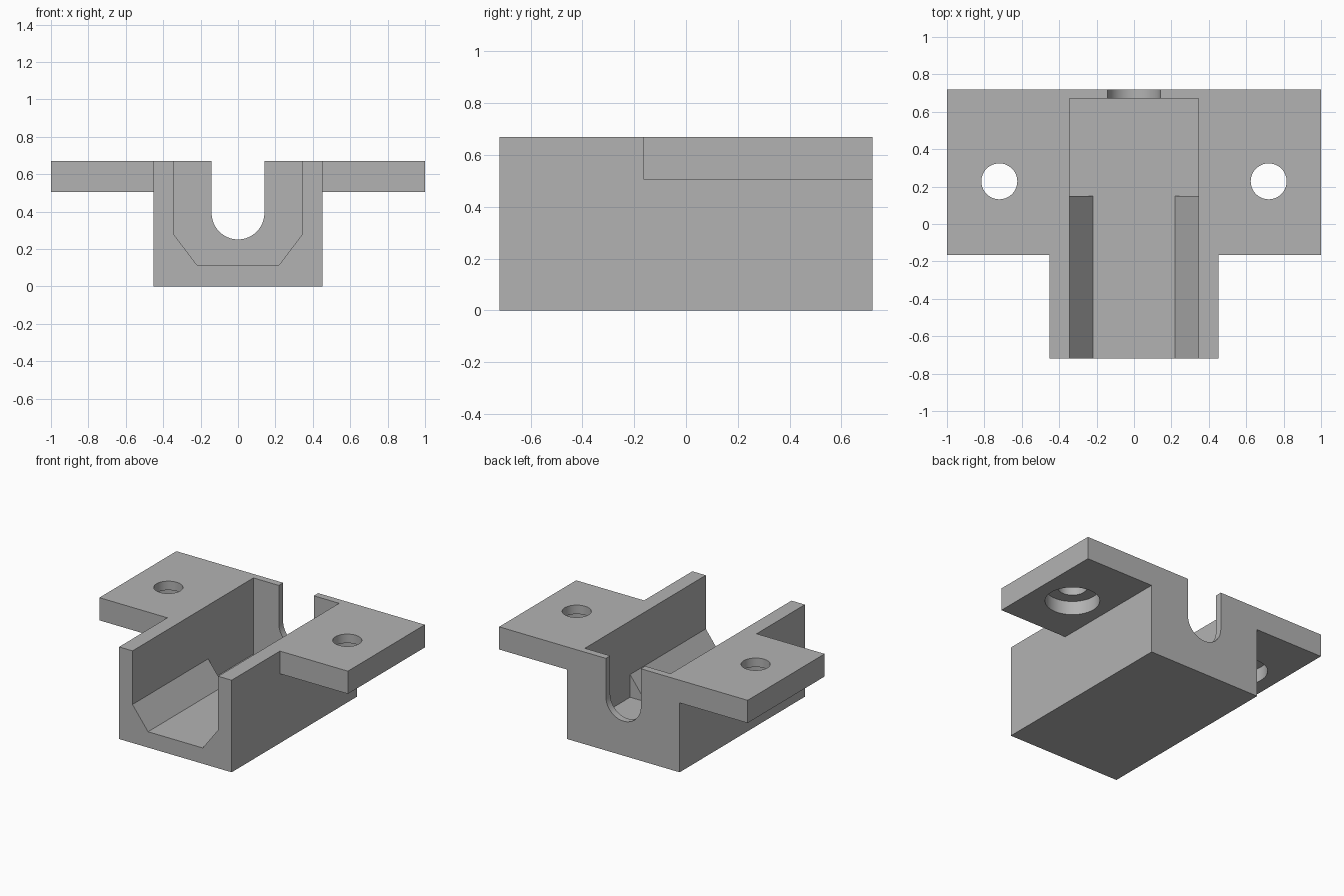
import bpy
import bmesh
import math
from mathutils import Matrix

default_cube = bpy.data.objects.get("Cube")
if default_cube:
    bpy.data.objects.remove(default_cube, do_unlink=True)

grey = bpy.data.materials.new("mid grey")
grey.use_nodes = True
COLOUR = (0.45, 0.45, 0.45, 1)
grey.diffuse_color = COLOUR
grey.node_tree.nodes["Principled BSDF"].inputs["Base Color"].default_value = COLOUR

# Main dimensions
TOP, OPEN = 0.67, 0.8
FRONT, BACK = -0.72, 0.72
BODY, INNER, FLOOR = 0.453, 0.345, 0.115


def add_object(name, bm):
    bmesh.ops.recalc_face_normals(bm, faces=bm.faces)
    mesh = bpy.data.meshes.new(name)
    bm.to_mesh(mesh)
    bm.free()
    mesh.materials.append(grey)
    obj = bpy.data.objects.new(name, mesh)
    bpy.context.collection.objects.link(obj)
    return obj


def prism(name, profile, y0, y1):
    """Extrude an x-z profile along y."""
    bm = bmesh.new()
    face = bm.faces.new([bm.verts.new((x, y0, z)) for x, z in profile])
    grown = bmesh.ops.extrude_face_region(bm, geom=[face])
    moved = [v for v in grown["geom"] if isinstance(v, bmesh.types.BMVert)]
    bmesh.ops.translate(bm, verts=moved, vec=(0, y1 - y0, 0))
    return add_object(name, bm)


def box(name, half_x, y0, y1, z0, z1):
    return prism(name, [(-half_x, z0), (half_x, z0), (half_x, z1), (-half_x, z1)], y0, y1)


def cylinder(name, radius, x, y, z0, z1):
    bm = bmesh.new()
    bmesh.ops.create_cone(bm, cap_ends=True, segments=64, radius1=radius, radius2=radius,
                          depth=z1 - z0, matrix=Matrix.Translation((x, y, (z0 + z1) / 2)))
    return add_object(name, bm)


def cut(target, cutter):
    cutter.hide_render = True
    mod = target.modifiers.new("cut", "BOOLEAN")
    mod.operation, mod.solver, mod.object = "DIFFERENCE", "EXACT", cutter
    bpy.context.view_layer.objects.active = target
    bpy.ops.object.modifier_apply(modifier=mod.name)
    bpy.data.objects.remove(cutter, do_unlink=True)


# T-shaped block: the lower corners below and in front of the flange are removed
bracket = box("mounting_bracket", 1, FRONT, BACK, 0, TOP)
for side in (-1, 1):
    def side_box(name, y0, y1, z0, z1):
        a, b = side * BODY, side * 1.2
        return prism(name, [(a, z0), (b, z0), (b, z1), (a, z1)], y0, y1)
    cut(bracket, side_box("under_flange", -1, 1, -0.2, 0.505))
    cut(bracket, side_box("before_flange", -1, -0.165, -0.2, OPEN))

# Channel: square at the rear, chamfered lower corners at the front
cut(bracket, box("rear_channel", INNER, 0.15, 0.67, FLOOR, OPEN))
cut(bracket, prism("front_channel", [(-0.22, FLOOR), (0.22, FLOOR), (INNER, 0.28), (INNER, OPEN),
                                     (-INNER, OPEN), (-INNER, 0.28)], -1, 0.15 + 0.001))

# Round-bottomed slot through the rear wall
R, ARC_Z, STEPS = 0.141, 0.392, 32
arc = [(R * math.cos(t), ARC_Z + R * math.sin(t))
       for t in (math.pi + math.pi * i / STEPS for i in range(STEPS + 1))]
cut(bracket, prism("rear_slot", arc + [(R, OPEN), (-R, OPEN)], 0.6, 0.9))

# Counterbored bolt holes
for side in (-1, 1):
    cut(bracket, cylinder("bolt_hole", 0.096, side * 0.72, 0.228, 0.4, OPEN))
    cut(bracket, cylinder("counterbore", 0.18, side * 0.72, 0.228, 0.4, 0.605))

# Smooth the round walls, keep the edges crisp
bpy.ops.object.select_all(action="DESELECT")
bracket.select_set(True)
bpy.context.view_layer.objects.active = bracket
bpy.ops.object.shade_smooth_by_angle(angle=math.radians(30))
